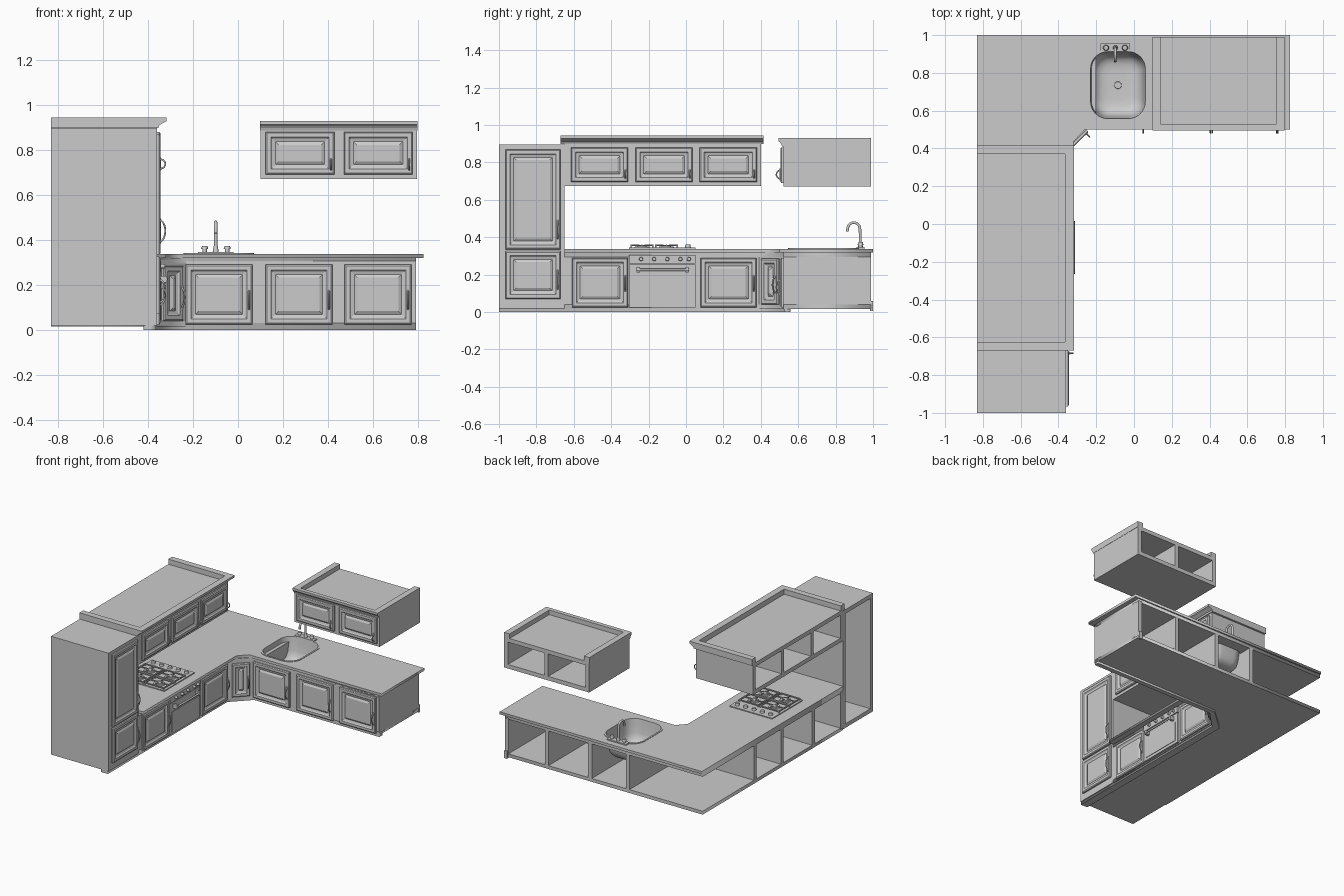
import bpy, bmesh
from math import pi, sin, cos, radians
from mathutils import Matrix, Vector

if "Cube" in bpy.data.objects:
    bpy.data.objects.remove(bpy.data.objects["Cube"])

# Local frames: x runs along the cabinet fronts, -y points out of the front
WORLD = Matrix.Identity(4)
LEFT = Matrix.Translation((-0.36, 0, 0)) @ Matrix.Rotation(pi / 2, 4, 'Z')    # local x = world y
BACK = Matrix.Translation((0, 0.52, 0))                                       # local x = world x
DIAG = Matrix.Translation((-0.295, 0.455, 0)) @ Matrix.Rotation(pi / 4, 4, 'Z')


def finish(name, bm, frame, smooth=False):
    bmesh.ops.recalc_face_normals(bm, faces=bm.faces[:])
    me = bpy.data.meshes.new(name)
    bm.to_mesh(me)
    bm.free()
    ob = bpy.data.objects.new(name, me)
    bpy.context.collection.objects.link(ob)
    ob.matrix_world = frame
    if smooth:
        bpy.ops.object.select_all(action='DESELECT')
        ob.select_set(True)
        bpy.context.view_layer.objects.active = ob
        bpy.ops.object.shade_smooth_by_angle(angle=radians(35))
    return ob


def boxes(name, frame, items):
    bm = bmesh.new()
    for x0, x1, y0, y1, z0, z1 in items:
        m = Matrix.Translation(((x0 + x1) / 2, (y0 + y1) / 2, (z0 + z1) / 2))
        bmesh.ops.create_cube(bm, size=1, matrix=m @ Matrix.Diagonal((x1 - x0, y1 - y0, z1 - z0, 1)))
    return finish(name, bm, frame)


def cylinders(name, frame, items, axis='Z'):
    # items: centre, radius at start, radius at end, length
    bm = bmesh.new()
    rot = Matrix.Identity(4) if axis == 'Z' else Matrix.Rotation(pi / 2, 4, 'X')
    for c, r0, r1, length in items:
        bmesh.ops.create_cone(bm, cap_ends=True, segments=20, radius1=r0, radius2=r1,
                              depth=length, matrix=Matrix.Translation(c) @ rot)
    return finish(name, bm, frame, True)


def loft(name, frame, rings, smooth=False, cap_start=False):
    bm = bmesh.new()
    loops = [[bm.verts.new(p) for p in ring] for ring in rings]
    for a, b in zip(loops, loops[1:]):
        n = len(a)
        for i in range(n):
            bm.faces.new((a[i], a[(i + 1) % n], b[(i + 1) % n], b[i]))
    bm.faces.new(loops[-1])
    if cap_start:
        bm.faces.new(loops[0])
    return finish(name, bm, frame, smooth)


def curve_obj(name, frame, paths, cyclic, **props):
    cu = bpy.data.curves.new(name, 'CURVE')
    for k, v in props.items():
        setattr(cu, k, v)
    for pts in paths:
        sp = cu.splines.new('POLY')
        sp.points.add(len(pts) - 1)
        for p, q in zip(sp.points, pts):
            p.co = (*q, 1) if len(q) == 3 else (*q, 0, 1)
        sp.use_cyclic_u = cyclic
    ob = bpy.data.objects.new(name, cu)
    bpy.context.collection.objects.link(ob)
    ob.matrix_world = frame
    bpy.ops.object.select_all(action='DESELECT')
    ob.select_set(True)
    bpy.context.view_layer.objects.active = ob
    bpy.ops.object.convert(target='MESH')


def slab(name, paths, z0, z1):
    curve_obj(name, Matrix.Translation((0, 0, (z0 + z1) / 2)), paths, True,
              dimensions='2D', fill_mode='BOTH', extrude=(z1 - z0) / 2)


def tube(name, frame, pts, r):
    curve_obj(name, frame, [pts], False, dimensions='3D', bevel_depth=r,
              bevel_resolution=3, use_fill_caps=True)


def carcass(name, frame, x0, x1, z0, z1, dividers=(), shelves=True, t=0.03, d=0.47):
    # Front board, sides and dividers; open at the back
    items = [(x0, x1, 0, t, z0, z1), (x0, x0 + t, t, d, z0, z1), (x1 - t, x1, t, d, z0, z1)]
    items += [(c - t / 2, c + t / 2, t, d, z0, z1) for c in dividers]
    if shelves:
        items += [(x0 + t, x1 - t, t, d, z0, z0 + t), (x0 + t, x1 - t, t, d, z1 - t, z1)]
    boxes(name, frame, items)


def door(name, frame, x0, x1, z0, z1, h0, h1):
    # Raised panel door as nested rectangles, then a bow handle on its right stile
    steps = [(0, 0), (0, .01), (.006, .015), (.024, .015), (.030, .009), (.044, .005), (.058, .013)]
    loft(name, frame, [[(x0 + o, -h, z0 + o), (x1 - o, -h, z0 + o),
                        (x1 - o, -h, z1 - o), (x0 + o, -h, z1 - o)] for o, h in steps])
    x, n = x1 - 0.015, 8
    boxes(name + "_handle_plate", frame, [(x - .009, x + .009, -.019, -.014, h0 - .006, h1 + .006)])
    tube(name + "_handle", frame, [(x, -.015 - .022 * sin(pi * i / n) ** .6, h0 + (h1 - h0) * i / n)
                                   for i in range(n + 1)], 0.004)


def crown(name, frame, x0, x1, z0, z1, out):
    # Front moulding profile plus two raised end strips
    prof = [(.006, z0), (-.006, z0), (-.010, z0 + .012), (-out * .7, z1 - .022),
            (-out, z1 - .016), (-out, z1), (.006, z1)]
    loft(name, frame, [[(x, y, z) for y, z in prof] for x in (x0, x1)], cap_start=True)
    boxes(name + "_ends", frame, [(x0, x0 + .045, .006, .47, z0, z1), (x1 - .045, x1, .006, .47, z0, z1)])


def rounded(s, cx=-0.085, cy=0.735, hx=0.145, hy=0.177, r=0.09):
    hx, hy, r = hx - s, hy - s, max(r - s * .6, .02)
    pts = []
    for q, (sx, sy) in enumerate([(1, 1), (-1, 1), (-1, -1), (1, -1)]):
        for i in range(9):
            a = (q + i / 8) * pi / 2
            pts.append((cx + sx * (hx - r) + r * cos(a), cy + sy * (hy - r) + r * sin(a)))
    return pts


# Tall cabinet
carcass("tall_cabinet", LEFT, -1, -0.65, 0.02, 0.895)
door("tall_upper_door", LEFT, -0.965, -0.67, 0.335, 0.87, 0.39, 0.49)
door("tall_lower_door", LEFT, -0.965, -0.67, 0.07, 0.325, 0.12, 0.225)

# Base cabinets: fronts and dividers, L-shaped floor and top board
carcass("left_base", LEFT, -0.65, 0.39, 0.03, 0.305, (-0.305, 0.062), False)
carcass("back_base", BACK, -0.23, 0.79, 0.03, 0.305, (0.093, 0.447), False)
boxes("corner_front", DIAG, [(-.092, .092, 0, .02, .02, .31)])
slab("base_floor", [[(-.83, -.65), (-.36, -.65), (-.36, .39), (-.23, .52), (.79, .52), (.79, .99), (-.83, .99)]],
     0.015, 0.04)
slab("base_top", [[(-.83, -.65), (-.36, -.65), (-.36, .39), (-.23, .52), (.79, .52), (.79, .99), (-.83, .99)],
                  rounded(0)], 0.295, 0.319)
slab("plinth", [[(-.42, -1), (-.365, -1), (-.365, .395), (-.235, .525), (.79, .525), (.79, .56),
                 (-.25, .56), (-.42, .41)]], 0, 0.02)
boxes("back_corner_block", WORLD, [(.765, .79, .985, 1, .005, .06)])
for i, (a, b) in enumerate([(-.61, -.31), (.077, .377)]):
    door(f"left_base_door_{i}", LEFT, a, b, .025, .29, .11, .195)
for i, a in enumerate([-.233, .122, .473]):
    door(f"back_base_door_{i}", BACK, a, a + .297, .025, .29, .09, .175)
door("corner_door", DIAG, -.062, .062, .04, .285, .10, .19)

# Countertop with sink hole, rim and bowl
slab("countertop", [[(-.83, -.65), (-.32, -.65), (-.32, .435), (-.26, .5), (.825, .5), (.825, 1), (-.83, 1)],
                    rounded(0)], 0.319, 0.338)
slab("sink_rim", [rounded(-.012), rounded(0)], 0.337, 0.341)
bowl = [(0, .341), (.004, .31), (.012, .24), (.022, .205), (.04, .185), (.065, .175), (.1, .172)]
loft("sink_bowl", WORLD, [[(x, y, z) for x, y in rounded(s)] for s, z in bowl], True)
cylinders("sink_drain", WORLD, [((-.085, .735, .174), .02, .018, .006)])

# Tap with two valves
boxes("tap_plate", WORLD, [(-.178, -.02, .912, .955, .338, .347)])
cylinders("tap_valves", WORLD, [((x, .933, z), r, q, h) for x in (-.148, -.048)
                                for z, r, q, h in [(.353, .010, .010, .015), (.366, .016, .012, .014)]]
          + [((-.099, .933, .358), .014, .009, .03)])
arc = [(-.099, .897 + .033 * cos(a), .443 + .035 * sin(a)) for a in [pi * i / 12 for i in range(13)]]
tube("tap_spout", WORLD, [(-.099, .933, .345), (-.099, .931, .42)] + arc + [(-.099, .862, .43)], .0075)

# Oven in the left run
boxes("oven", LEFT, [(-.305, .05, -.014, .0, .025, .255), (-.305, .05, -.018, 0, .26, .305),
                     (-.285, .03, -.018, -.012, .045, .19)])
cylinders("oven_knobs", LEFT, [((x, -.026, .283), .011, .009, .018)
                               for x in (-.24, -.17, -.10, -.03, .015)], 'Y')
boxes("oven_handle_mounts", LEFT, [(x - .009, x + .009, -.045, -.012, .21, .24) for x in (-.255, .005)])
tube("oven_handle", LEFT, [(-.265, -.04, .225), (.015, -.04, .225)], .007)

# Gas hob: tray, burners, grates and side knobs
boxes("hob_tray", WORLD, [(-.74, -.39, -.305, .05, .338, .345)])
centres = [(x, y) for x in (-.65, -.48) for y in (-.235, -.105)]
cylinders("hob_burners", WORLD, [((x, y, z), r, r * .9, .008) for x, y in centres
                                 for z, r in [(.347, .042), (.352, .026)]])
bars = []
for x, y in centres:
    for s in (-1, 1):
        bars.append((x + s * .076 - .004, x + s * .076 + .004, y - .062, y + .062, .352, .359))
        bars.append((x - .08, x + .08, y + s * .058 - .004, y + s * .058 + .004, .352, .359))
        bars.append((x + s * .048 - .032, x + s * .048 + .032, y - .003, y + .003, .354, .361))
        bars.append((x - .003, x + .003, y + s * .038 - .024, y + s * .038 + .024, .354, .361))
        bars += [(x + s * .076 - .004, x + s * .076 + .004, y + t * .058 - .004, y + t * .058 + .004,
                  .344, .352) for t in (-1, 1)]
boxes("hob_grates", WORLD, bars)
cylinders("hob_knobs", WORLD, [((-.70 + .068 * i, .01, .352), .016, .013, .016) for i in range(5)])

# Wall cabinets with crown mouldings
carcass("left_wall_cabinet", LEFT, -.65, .40, .675, .905, (-.29, .052))
crown("left_crown", LEFT, -.67, .415, .897, .943, .042)
for i, a in enumerate([-.615, -.27, .073]):
    door(f"left_wall_door_{i}", LEFT, a, a + .306, .695, .88, .715, .76)
carcass("back_wall_cabinet", BACK, .10, .795, .67, .895, (.45,))
crown("back_crown", BACK, .098, .797, .885, .929, .025)
for i, a in enumerate([.122, .47]):
    door(f"back_wall_door_{i}", BACK, a, a + .306, .69, .88, .71, .76)
